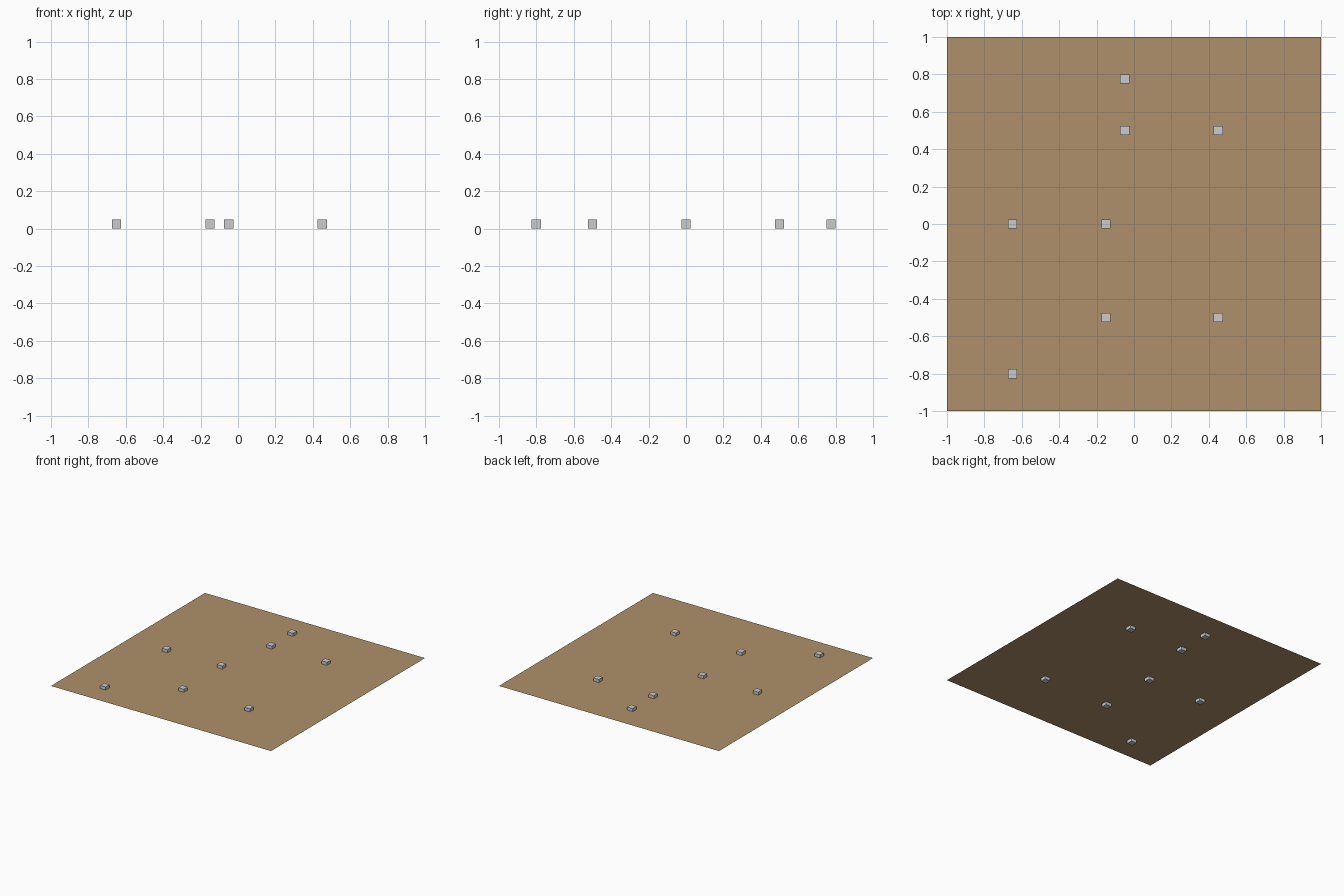
import bpy

if "Cube" in bpy.data.objects:
    bpy.data.objects.remove(bpy.data.objects["Cube"])

def flat_material(name, rgb):
    m = bpy.data.materials.new(name)
    m.diffuse_color = (*rgb, 1)
    m.use_nodes = True
    m.node_tree.nodes["Principled BSDF"].inputs["Base Color"].default_value = m.diffuse_color
    return m

tan = flat_material("tan board", (0.43, 0.28, 0.145))
grey = flat_material("light grey", (0.6, 0.6, 0.6))
SIZE = 0.05

# Thin square sheet running through the middle of the cubes
bpy.ops.mesh.primitive_plane_add(size=2, location=(0, 0, SIZE / 2))
board = bpy.context.object
board.name = "board"
board.data.materials.append(tan)

# Small marker cubes, half above and half below the sheet
spots = [(-0.05, 0.775), (-0.05, 0.5), (0.45, 0.5), (-0.65, 0),
         (-0.15, 0), (-0.15, -0.5), (0.45, -0.5), (-0.65, -0.8)]
for i, (x, y) in enumerate(spots, 1):
    bpy.ops.mesh.primitive_cube_add(size=SIZE, location=(x, y, SIZE / 2))
    cube = bpy.context.object
    cube.name = f"marker_cube_{i}"
    cube.data.materials.append(grey)
